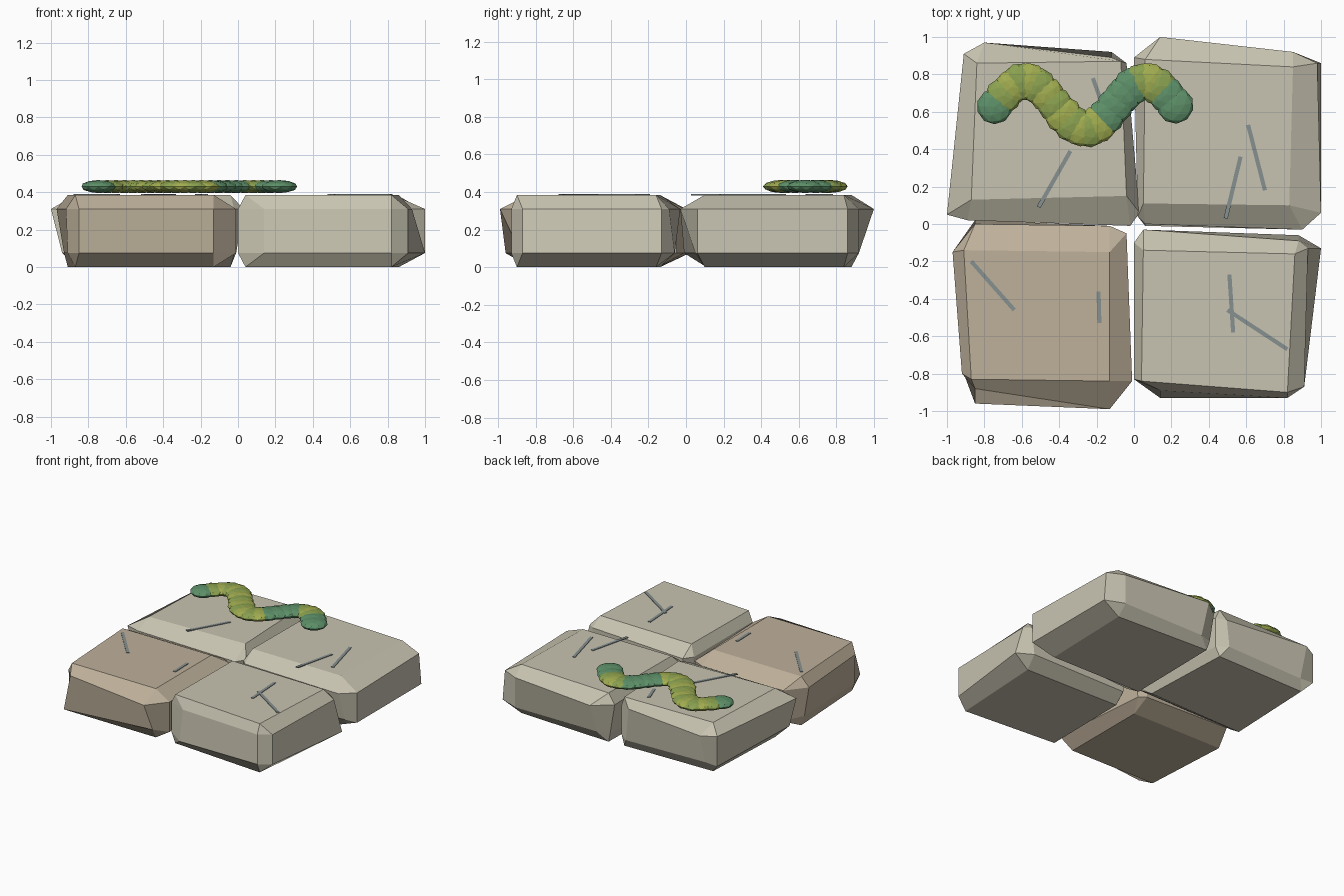
import bpy, bmesh, math, random
from mathutils import Matrix, Vector

if "Cube" in bpy.data.objects:
    bpy.data.objects.remove(bpy.data.objects["Cube"])

random.seed(4)


def material(name, rgb):
    m = bpy.data.materials.new(name)
    m.diffuse_color = (*rgb, 1)
    m.use_nodes = True
    m.node_tree.nodes["Principled BSDF"].inputs["Base Color"].default_value = m.diffuse_color
    return m


GREY_STONE = material("grey_stone", (0.58, 0.55, 0.44))
TAN_STONE = material("tan_stone", (0.52, 0.44, 0.33))
CRACK = material("crack", (0.24, 0.28, 0.28))
LIME = material("lime_moss", (0.36, 0.42, 0.08))
OLIVE = material("olive_moss", (0.26, 0.36, 0.08))
TEAL = material("teal_moss", (0.11, 0.28, 0.14))


def finish(bm, name, mats):
    bmesh.ops.recalc_face_normals(bm, faces=bm.faces)
    mesh = bpy.data.meshes.new(name)
    bm.to_mesh(mesh)
    bm.free()
    for m in mats:
        mesh.materials.append(m)
    ob = bpy.data.objects.new(name, mesh)
    bpy.context.collection.objects.link(ob)
    return ob


# Chamfered stone: four top corners, eight upper shoulder points,
# and how far each lower shoulder point moves outward from the upper one
OUT = [(0, -1), (1, 0), (0, 1), (-1, 0)]


def stone(name, mat, top, ring, push):
    bm = bmesh.new()
    low = [(x + OUT[i // 2][0] * push[i], y + OUT[i // 2][1] * push[i])
           for i, (x, y) in enumerate(ring)]

    def loop(pts, z):
        return [bm.verts.new((x, y, z)) for x, y in pts]

    t, u, l, b = loop(top, 0.385), loop(ring, 0.31), loop(low, 0.075), loop(top, 0)
    bm.faces.new(t)
    bm.faces.new(b[::-1])
    for i in range(8):
        j = (i + 1) % 8
        bm.faces.new((l[i], l[j], u[j], u[i]))
    for cap, r in ((t, u), (b, l)):
        for k in range(4):
            bm.faces.new((cap[k], r[2 * k], r[2 * k + 1], cap[(k + 1) % 4]))
            bm.faces.new((cap[k], r[2 * k - 1], r[2 * k]))
    finish(bm, name, [mat])


stone("stone_back_left", GREY_STONE,
      [(-0.87, 0.13), (-0.04, 0.15), (-0.07, 0.87), (-0.84, 0.86)],
      [(-0.89, 0.02), (-0.02, -0.01), (0.03, 0.06), (-0.04, 0.86),
       (-0.12, 0.89), (-0.80, 0.97), (-0.91, 0.91), (-1.0, 0.05)],
      [0, -0.04, -0.04, 0, 0.03, -0.07, 0, -0.06])
stone("stone_back_right", GREY_STONE,
      [(0.05, 0.11), (0.83, 0.10), (0.85, 0.84), (0.06, 0.88)],
      [(0.06, 0.0), (0.90, -0.03), (1.0, 0.06), (0.98, 0.86),
       (0.85, 0.92), (0.14, 1.0), (0.0, 0.89), (0.02, 0.04)],
      [0.01, -0.08, 0, 0.02, 0, -0.08, -0.04, 0])
stone("stone_front_left", TAN_STONE,
      [(-0.87, -0.83), (-0.13, -0.84), (-0.13, -0.15), (-0.91, -0.14)],
      [(-0.85, -0.88), (-0.13, -0.99), (-0.01, -0.84), (-0.04, -0.05),
       (-0.13, -0.01), (-0.85, 0.0), (-0.97, -0.15), (-0.92, -0.80)],
      [0.08, -0.11, 0, -0.04, 0, 0.02, -0.04, -0.01])
stone("stone_front_right", GREY_STONE,
      [(0.04, -0.84), (0.82, -0.90), (0.86, -0.16), (0.05, -0.14)],
      [(0.14, -0.89), (0.82, -0.93), (0.91, -0.87), (0.93, -0.13),
       (0.88, -0.09), (0.05, -0.03), (0.0, -0.10), (0.0, -0.83)],
      [0.04, 0, 0, 0.07, 0.03, -0.03, -0.03, 0])

# Thin cracks lying on the stone tops
cracks = [((-0.34, 0.39), (-0.51, 0.09)), ((-0.22, 0.78), (-0.17, 0.64)),
          ((0.61, 0.53), (0.70, 0.18)), ((0.57, 0.36), (0.49, 0.03)),
          ((-0.87, -0.20), (-0.64, -0.46)), ((-0.19, -0.36), (-0.185, -0.53)),
          ((0.50, -0.46), (0.82, -0.67)), ((0.51, -0.27), (0.53, -0.58))]
for n, (p, q) in enumerate(cracks):
    p, q = Vector(p), Vector(q)
    d, c = q - p, (p + q) / 2
    bm = bmesh.new()
    bmesh.ops.create_cube(bm, size=1, matrix=Matrix.Translation((c.x, c.y, 0.386))
                          @ Matrix.Rotation(math.atan2(d.y, d.x), 4, 'Z')
                          @ Matrix.Diagonal((d.length, 0.022, 0.007, 1)))
    finish(bm, f"crack_{n + 1}", [CRACK])

# Winding moss strand: overlapping flattened low-poly clumps along a wave
bm = bmesh.new()
COUNT = 22
for i in range(COUNT):
    x = -0.745 + 0.965 * i / (COUNT - 1)
    y = 0.635 + 0.128 * math.cos(math.tau * (x + 0.58) / 0.64)
    r = 0.097 + random.uniform(-0.004, 0.006)
    res = bmesh.ops.create_icosphere(
        bm, subdivisions=2, radius=1,
        matrix=Matrix.Translation((x, y, 0.43))
        @ Matrix.Rotation(random.uniform(0, 6), 4, 'Z')
        @ Matrix.Diagonal((r, r, 0.035, 1)))
    teal = x < -0.7 or -0.17 < x < 0.02 or x > 0.13
    for f in {f for v in res["verts"] for f in v.link_faces}:
        f.material_index = 2 if teal else (i % 2)
finish(bm, "moss_strand", [LIME, OLIVE, TEAL])
